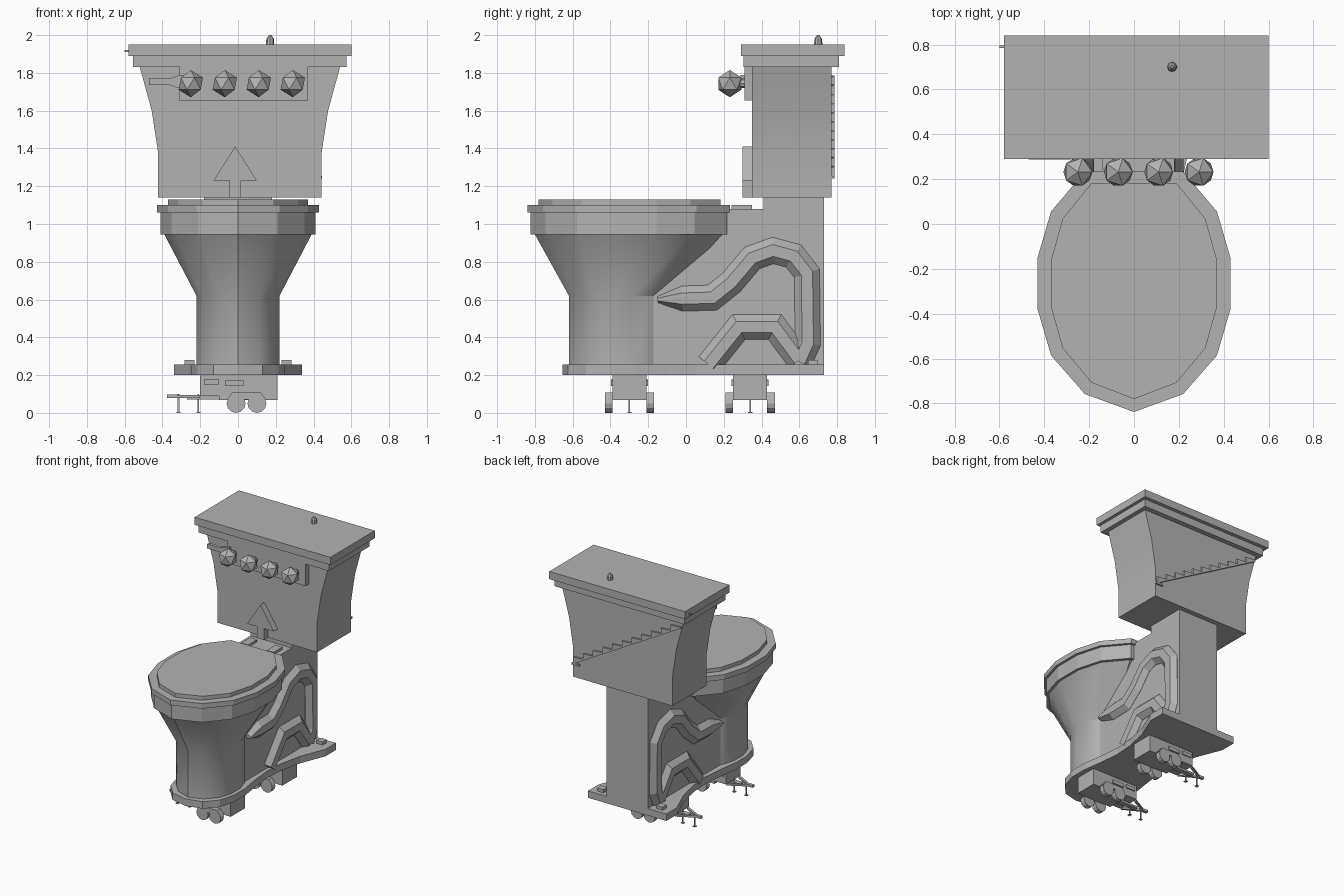
import bpy, bmesh, math
from mathutils import Vector

if "Cube" in bpy.data.objects:
    bpy.data.objects.remove(bpy.data.objects["Cube"])

grey = bpy.data.materials.new("plain grey")
grey.use_nodes = True
COLOR = (0.45, 0.45, 0.45, 1)
grey.diffuse_color = COLOR
grey.node_tree.nodes["Principled BSDF"].inputs["Base Color"].default_value = COLOR


def finish(name, bm, smooth=False):
    bmesh.ops.recalc_face_normals(bm, faces=bm.faces)
    mesh = bpy.data.meshes.new(name)
    bm.to_mesh(mesh)
    bm.free()
    mesh.materials.append(grey)
    ob = bpy.data.objects.new(name, mesh)
    bpy.context.collection.objects.link(ob)
    if smooth:
        bpy.ops.object.select_all(action='DESELECT')
        ob.select_set(True)
        bpy.context.view_layer.objects.active = ob
        bpy.ops.object.shade_smooth_by_angle(angle=math.radians(30))
    return ob


def loft(name, rings, smooth=False, closed=True):
    """Skin a list of equal rings and cap both ends."""
    bm = bmesh.new()
    vs = [[bm.verts.new(p) for p in r] for r in rings]
    n = len(vs[0])
    for a, b in zip(vs, vs[1:]):
        for i in range(n):
            j = (i + 1) % n
            bm.faces.new((a[i], a[j], b[j], b[i]))
    bm.faces.new(vs[0])
    bm.faces.new(vs[-1])
    return finish(name, bm, smooth)


def slab(name, pts, z0, z1):
    return loft(name, [[(x, y, z) for x, y in pts] for z in (z0, z1)])


def plate(name, pts, y0, y1, smooth=False):
    return loft(name, [[(x, y, z) for x, z in pts] for y in (y0, y1)], smooth)


def box(name, x0, x1, y0, y1, z0, z1):
    return slab(name, [(x0, y0), (x1, y0), (x1, y1), (x0, y1)], z0, z1)


def disc(name, x, z, r, y0, y1, sides=12):
    pts = [(x + r * math.cos(math.tau * i / sides), z + r * math.sin(math.tau * i / sides))
           for i in range(sides)]
    return plate(name, pts, y0, y1)


def mirrored(half):
    """Close a half outline that starts on the centre line."""
    return half + [(-x, y) for x, y in reversed(half) if x]


# Oval outline with a flat back
OVAL = mirrored([(0, -1), (.51, -.86), (.86, -.56), (1, -.2), (1, .2), (.86, .56), (.51, .87)])


def oval(cy, rx, ry):
    return [(x * rx, cy + y * ry) for x, y in OVAL]


def oval_ring(cy, rx, ry, z):
    return [(x, y, z) for x, y in oval(cy, rx, ry)]


# Bowl, rim, seat and lid
loft("bowl", [oval_ring(-.34, .22, .28, .25), oval_ring(-.34, .22, .28, .62),
              oval_ring(-.27, .39, .53, .945)], smooth=True)
slab("bowl_rim", oval(-.267, .41, .555), .945, 1.06)
slab("seat", oval(-.265, .43, .573), 1.06, 1.10)
slab("seat_lid", oval(-.265, .37, .515), 1.10, 1.13)

# Rear body, column and hinge
box("rear_body", -.18, .18, -.2, .73, .25, 1.06)
box("column", -.18, .18, .41, .73, 1.06, 1.14)
box("hinge_plate", -.18, .18, .2, .41, 1.06, 1.08)
for s in (-1, 1):
    box("hinge_block", s * .11 - .03, s * .11 + .03, .24, .35, 1.08, 1.10)

# Waisted foot with bolts
slab("base", mirrored([(0, -.655), (.13, -.625), (.215, -.53), (.25, -.4), (.25, -.27), (.225, -.1),
                       (.21, .06), (.22, .22), (.26, .4), (.34, .6), (.34, .73)]), .2, .255)
for s in (-1, 1):
    box("base_bolt", s * .257 - .027, s * .257 + .027, .645, .695, .25, .28)


def relief(name, path, side, taper):
    """Sweep a bevelled ridge along a path on the side of the body."""
    pts = [Vector(p) for p in path]
    rings = []
    for i, p in enumerate(pts):
        d0 = (p - pts[i - 1]).normalized() if i else (pts[1] - p).normalized()
        d1 = (pts[i + 1] - p).normalized() if i < len(pts) - 1 else d0
        t = (d0 + d1).normalized()
        n = Vector((-t.y, t.x)) / max(.6, t.dot(d0))
        w = taper if i == 0 else 1
        rings.append([(side * (.17 + h), p.x + n.x * o * w, p.y + n.y * o * w)
                      for o, h in ((-.067, 0), (-.067, .012), (-.03, .05), (.03, .05), (.067, .012), (.067, 0))])
    loft(name, rings)


for s in (-1, 1):
    relief("trapway", [(-.15, .6), (-.02, .605), (.14, .61), (.24, .69), (.35, .82), (.46, .86),
                       (.57, .83), (.64, .74), (.645, .37), (.60, .27)], s, .25)
    relief("trapway_outlet", [(.12, .255), (.28, .455), (.47, .455), (.6, .28)], s, 1)

# Flared tank and its stepped cover
CX = .01
sides = [(.433, 1.14), (.433, 1.38), (.467, 1.6), (.53, 1.83)]
plate("tank", [(CX + w, z) for w, z in sides] + [(CX - w, z) for w, z in reversed(sides)], .35, .77, True)
box("cover_step", -.555, .575, .305, .81, 1.83, 1.89)
box("cover", -.58, .60, .29, .84, 1.89, 1.95)
box("cover_tab", -.60, -.58, .785, .795, 1.91, 1.92)

# Small pointed button on the cover
loft("cover_button", [[(.17 + r * math.cos(a), .7 + r * math.sin(a), z)
                       for a in [math.tau * i / 8 for i in range(8)]]
                      for r, z in ((.022, 1.95), (.02, 1.98), (.006, 2.0))])

# Control panel with four faceted knobs and a lever
box("control_panel", -.31, .37, .31, .352, 1.655, 1.83)
for i in range(4):
    x = -.25 + .18 * i
    disc("knob_stem", x, 1.745, .025, .27, .32, 8)
    bm = bmesh.new()
    bmesh.ops.create_icosphere(bm, subdivisions=1, radius=.072)
    bmesh.ops.translate(bm, verts=bm.verts, vec=(x, .232, 1.743))
    finish("knob", bm)
plate("flush_lever", [(-.47, 1.735), (-.36, 1.735), (-.32, 1.72), (-.28, 1.72), (-.28, 1.79),
                      (-.32, 1.785), (-.36, 1.77), (-.47, 1.77)], .288, .312)

# Upward arrow on the tank front
plate("arrow", [(-.045, 1.14), (.015, 1.14), (.015, 1.23), (.10, 1.23), (-.015, 1.41),
                (-.13, 1.23), (-.045, 1.23)], .30, .352)

# Diagonal toothed strip on the tank back
TEETH = 11
start, end = Vector((.43, 1.26)), Vector((-.50, 1.785))
steps = [start.lerp(end, i / TEETH) for i in range(TEETH + 1)]
teeth = []
for a, b in zip(steps, steps[1:]):
    teeth += [(a.x, a.y), (a.x, a.y + .042)]
teeth += [tuple(end), (end.x, end.y - .012), (start.x, start.y - .012)]
plate("toothed_strip", teeth, .765, .785)
box("strip_handle", .38, .445, .765, .785, 1.24, 1.255)


def trailer(y):
    """Little caravan carrying the base, hitch towards -x."""
    box("trailer_body", -.1, .21, y - .09, y + .09, .068, .2)
    box("trailer_nose", -.2, -.1, y - .09, y + .09, .09, .2)
    box("trailer_floor", -.27, -.1, y - .02, y + .02, .072, .088)
    # A-frame tongue
    for s in (-1, 1):
        slab("tongue_arm", [(-.2, y + s * .085), (-.2, y + s * .065), (-.33, y - s * .006),
                            (-.33, y + s * .014)], .08, .095)
    box("tongue_tip", -.375, -.31, y - .012, y + .012, .08, .098)
    # Support legs with feet
    for x in (-.315, -.21):
        box("jack_leg", x - .004, x + .004, y - .004, y + .004, 0, .1)
        box("jack_foot", x - .011, x + .011, y - .011, y + .011, 0, .006)
    for s in (-1, 1):
        a, b = sorted((y + s * .09, y + s * .13))
        plate("fender", [(-.06, .07), (-.03, .108), (.12, .108), (.15, .07)], a, b)
        for x in (-.01, .10):
            disc("wheel", x, .05, .05, a, b)
        c, d = sorted((y + s * .085, y + s * .098))
        box("window_shade", -.18, -.10, c, d, .15, .178)
        box("side_shade", -.07, .03, c, d, .142, .172)


trailer(-.3)
trailer(.34)
